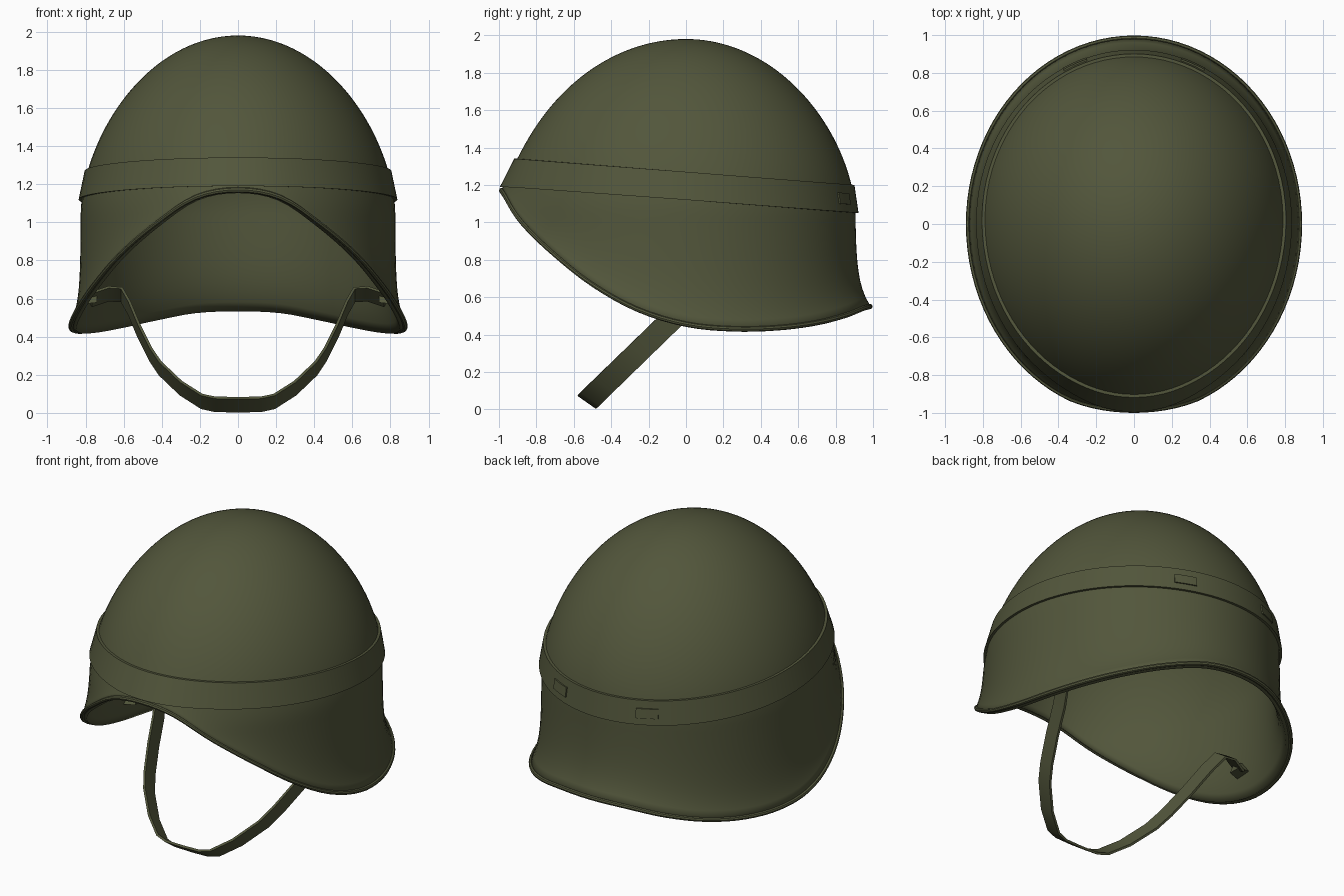
import bpy, math
from mathutils import Vector

if "Cube" in bpy.data.objects:
    bpy.data.objects.remove(bpy.data.objects["Cube"])

olive = bpy.data.materials.new("olive_drab")
olive.diffuse_color = (0.085, 0.093, 0.044, 1)
olive.use_nodes = True
olive.node_tree.nodes["Principled BSDF"].inputs["Base Color"].default_value = olive.diffuse_color
TOP, BASE, SEG = 1.98, 1.05, 96


def make(name, verts, faces, angle=35):
    me = bpy.data.meshes.new(name)
    me.from_pydata([tuple(v) for v in verts], [], faces)
    me.materials.append(olive)
    ob = bpy.data.objects.new(name, me)
    bpy.context.collection.objects.link(ob)
    bpy.ops.object.select_all(action='DESELECT')
    ob.select_set(True)
    bpy.context.view_layer.objects.active = ob
    bpy.ops.object.shade_smooth_by_angle(angle=math.radians(angle))
    return ob


def sweep(name, sections, loop):
    """Skin closed cross-sections; cap the ends when the path is open."""
    n, k = len(sections), len(sections[0])
    verts = [p for s in sections for p in s]
    faces = [(i * k + j, (i + 1) % n * k + j, (i + 1) % n * k + (j + 1) % k, i * k + (j + 1) % k)
             for i in range(n if loop else n - 1) for j in range(k)]
    if not loop:
        faces += [tuple(range(k)), tuple(range(n * k - 1, n * k - k - 1, -1))]
    ob = make(name, verts, faces)
    return ob


# Rim height every 15 degrees from front to back
RIM = [1.17, 1.13, 0.99, 0.835, 0.67, 0.535, 0.455, 0.43, 0.435, 0.46, 0.50, 0.54, 0.55]


def rim_z(th):
    a = abs((math.degrees(th) + 90 + 180) % 360 - 180) / 15
    i = min(int(a), 11)
    t = a - i
    p0, p1, p2, p3 = RIM[abs(i - 1)], RIM[i], RIM[i + 1], RIM[i + 2 if i < 11 else 11]
    return p1 + 0.5 * t * (p2 - p0 + t * (2 * p0 - 5 * p1 + 4 * p2 - p3 + t * (3 * (p1 - p2) + p3 - p0)))


def shell(th, z, off=0.0):
    """Point on the outer helmet surface: rounded dome plus a flare at the rim."""
    s, c = math.sin(th), math.cos(th)
    u = min(1, max(0, (z - BASE) / (TOP - BASE)))
    k = math.sqrt(1 - u ** 1.7)
    ry, fl = (0.96, 0.045) if s < 0 else (0.905, 0.083)
    f = (0.055 + (fl - 0.055) * s * s) * math.exp(-(z - rim_z(th)) / 0.12) * min(1, k * 3)
    return Vector(((0.825 * k + f + off) * c, (ry * k + f + off) * s, z))


angles = [2 * math.pi * i / SEG for i in range(SEG)]

# Helmet shell
ROWS = 48
verts = []
for j in range(ROWS):
    for th in angles:
        r = rim_z(th)
        verts.append(shell(th, r + (TOP - r) * math.sin(j / ROWS * math.pi / 2)))
faces = [(j * SEG + i, j * SEG + (i + 1) % SEG, (j + 1) * SEG + (i + 1) % SEG, (j + 1) * SEG + i)
         for j in range(ROWS - 1) for i in range(SEG)]
verts.append((0, 0, TOP))
faces += [((ROWS - 1) * SEG + i, (ROWS - 1) * SEG + (i + 1) % SEG, len(verts) - 1) for i in range(SEG)]
helmet = make("helmet_shell", verts, faces)
sol = helmet.modifiers.new("thickness", 'SOLIDIFY')
sol.thickness, sol.offset = 0.035, -1

# Rolled rim bead
bead = []
for th in angles:
    c = shell(th, rim_z(th), -0.004)
    out = Vector((math.cos(th), math.sin(th), 0))
    bead.append([c + out * 0.014 * math.cos(a) + Vector((0, 0, 0.014 * math.sin(a)))
                 for a in [math.pi * q / 4 for q in range(8)]])
sweep("rim_bead", bead, True)


def band_z(th, f):
    return 1.12 - 0.07 * math.sin(th) + 0.15 * f


def strip(f0, f1, off, th):
    z0, z1 = band_z(th, f0), band_z(th, f1)
    return [shell(th, z0, off), shell(th, z1, off), shell(th, z1, -0.01), shell(th, z0, -0.01)]


# Cover band around the dome, and two small clips at the back
sweep("cover_band", [strip(0, 1, 0.016, th) for th in angles], True)
for side, label in ((-1, "right"), (1, "left")):
    mid = math.pi / 2 + side * math.radians(22)
    sweep("band_clip_" + label,
          [strip(0.28, 0.68, 0.021, mid + 0.08 * (q / 3 - 1)) for q in range(7)], False)

# Chin strap: flat ribbon in a tilted plane
half = [(0.77, 0.595), (0.68, 0.625), (0.61, 0.62), (0.57, 0.55), (0.52, 0.43), (0.46, 0.31),
        (0.41, 0.235), (0.30, 0.13), (0.19, 0.06), (0.12, 0.045)]
path = [Vector((x, -0.53 + (z - 0.04) * 1.03, z))
        for x, z in half + [(0, 0.043)] + [(-x, z) for x, z in reversed(half)]]
width = Vector((0, 0.05, -0.035))
ribbon = []
for i, p in enumerate(path):
    tan = path[min(i + 1, len(path) - 1)] - path[max(i - 1, 0)]
    nrm = tan.cross(width).normalized() * 0.007
    ribbon.append([p + width + nrm, p + width - nrm, p - width - nrm, p - width + nrm])
sweep("chin_strap", ribbon, False)

# Triangular strap anchors on the inner wall
for side, label in ((-1, "left"), (1, "right")):
    sweep("strap_anchor_" + label,
          [[(side * x, 0.04 + y * s, 0.60 + z * s) for y, z in ((-0.06, -0.03), (0.06, -0.03), (0, 0.05))]
           for x, s in ((0.74, 0.7), (0.82, 1.0))], False)

# Consistent outward normals
for ob in bpy.data.objects:
    if ob is not helmet:
        bpy.ops.object.select_all(action='DESELECT')
        ob.select_set(True)
        bpy.context.view_layer.objects.active = ob
        bpy.ops.object.mode_set(mode='EDIT')
        bpy.ops.mesh.select_all(action='SELECT')
        bpy.ops.mesh.normals_make_consistent(inside=False)
        bpy.ops.object.mode_set(mode='OBJECT')
